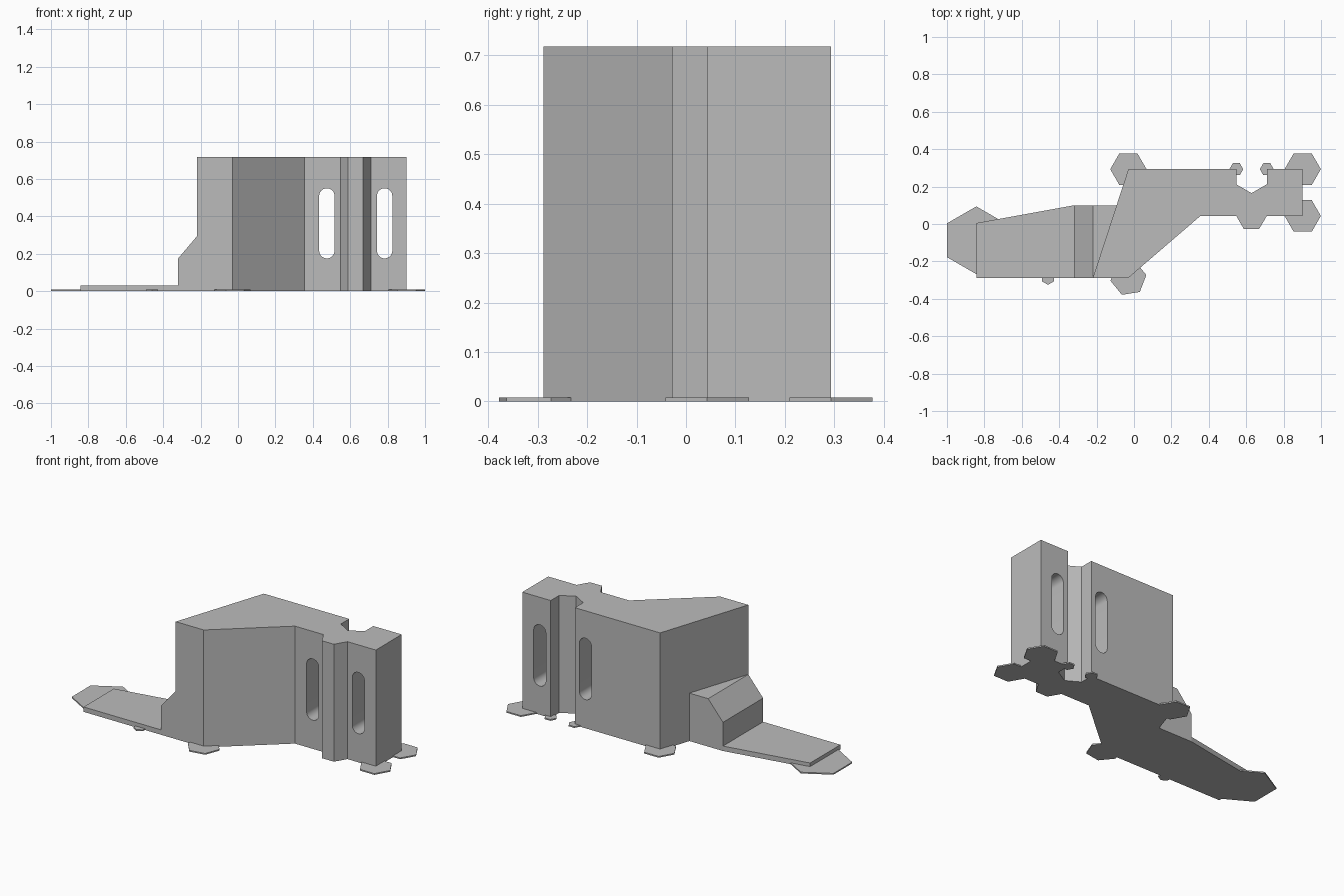
import bpy
import bmesh
from math import cos, sin, pi, radians

cube = bpy.data.objects.get("Cube")
if cube:
    bpy.data.objects.remove(cube, do_unlink=True)

GREY = (0.5, 0.5, 0.5, 1.0)
mat = bpy.data.materials.new("plain grey")
mat.use_nodes = True
mat.diffuse_color = GREY
mat.node_tree.nodes["Principled BSDF"].inputs["Base Color"].default_value = GREY

FRONT, BACK, TOP = -0.288, 0.293, 0.718
PAD = 0.008


def prism(name, outline, low, high, axis="z"):
    """Extrude a 2D outline along z (outline in x, y) or along y (outline in x, z)."""
    bm = bmesh.new()
    place = (lambda a, b: (a, b, low)) if axis == "z" else (lambda a, b: (a, low, b))
    face = bm.faces.new([bm.verts.new(place(a, b)) for a, b in outline])
    out = bmesh.ops.extrude_face_region(bm, geom=[face])
    step = (0, 0, high - low) if axis == "z" else (0, high - low, 0)
    moved = [v for v in out["geom"] if isinstance(v, bmesh.types.BMVert)]
    bmesh.ops.translate(bm, verts=moved, vec=step)
    bmesh.ops.recalc_face_normals(bm, faces=bm.faces)
    mesh = bpy.data.meshes.new(name)
    bm.to_mesh(mesh)
    bm.free()
    mesh.materials.append(mat)
    obj = bpy.data.objects.new(name, mesh)
    bpy.context.collection.objects.link(obj)
    return obj


def arc(cx, cy, r, start, end, n):
    angles = [radians(start + (end - start) * i / n) for i in range(n + 1)]
    return [(cx + r * cos(t), cy + r * sin(t)) for t in angles]


# Tall body with rear notch and front rib
body = prism("body", [
    (-0.22, FRONT), (-0.03, FRONT), (0.355, 0.043), (0.547, 0.043),
    (0.588, -0.028), (0.668, -0.028), (0.71, 0.043), (0.902, 0.043),
    (0.902, BACK), (0.71, BACK), (0.71, 0.212), (0.628, 0.165),
    (0.547, 0.212), (0.547, BACK), (-0.03, BACK)], 0, TOP)

# Rounded slots through the body
for side, x in (("right", 0.475), ("left", 0.784)):
    r = 0.041
    outline = arc(x, 0.55 - r, r, 0, 180, 16) + arc(x, 0.175 + r, r, 180, 360, 16)
    cutter = prism(side + "_slot_cutter", outline, -0.5, 0.5, "y")
    cutter.hide_render = True
    cutter.hide_viewport = True
    cut = body.modifiers.new(side + "_slot", "BOOLEAN")
    cut.object = cutter
    cut.operation = "DIFFERENCE"
    cut.solver = "EXACT"

# Apply the cuts, then smooth the slot ends
graph = bpy.context.evaluated_depsgraph_get()
cut_mesh = bpy.data.meshes.new_from_object(body.evaluated_get(graph))
body.modifiers.clear()
body.data = cut_mesh
for helper in [o for o in bpy.data.objects if o.name.endswith("_cutter")]:
    bpy.data.objects.remove(helper, do_unlink=True)
bpy.context.view_layer.objects.active = body
body.select_set(True)
bpy.ops.object.shade_smooth_by_angle(angle=radians(25))

# Chamfered step against the sloping wall
prism("step", [(-0.32, 0), (-0.32, 0.175), (-0.22, 0.293), (-0.09, 0.293), (-0.09, 0)],
      FRONT, 0.1, "y")

# Thin tapering foot plate
prism("foot_plate", [(-0.843, FRONT), (-0.32, FRONT), (-0.32, 0.1), (-0.843, 0.005)], 0, 0.03)

# Six-sided pads under the corners
PADS = {
    "back_pad": (-0.03, BACK, 0.097, 0),
    "front_pad": (-0.03, FRONT, 0.097, 9),
    "left_back_pad": (0.902, BACK, 0.097, 0),
    "left_front_pad": (0.902, 0.043, 0.097, 0),
    "toe_pad": (-0.843, -0.087, 0.181, 30),
    "notch_right_pad": (0.547, BACK, 0.037, 0),
    "notch_left_pad": (0.71, BACK, 0.037, 0),
    "plate_pad": (-0.46, FRONT, 0.037, 30),
}
for name, (x, y, r, turn) in PADS.items():
    prism(name, arc(x, y, r, turn, turn + 300, 5), 0, PAD)
